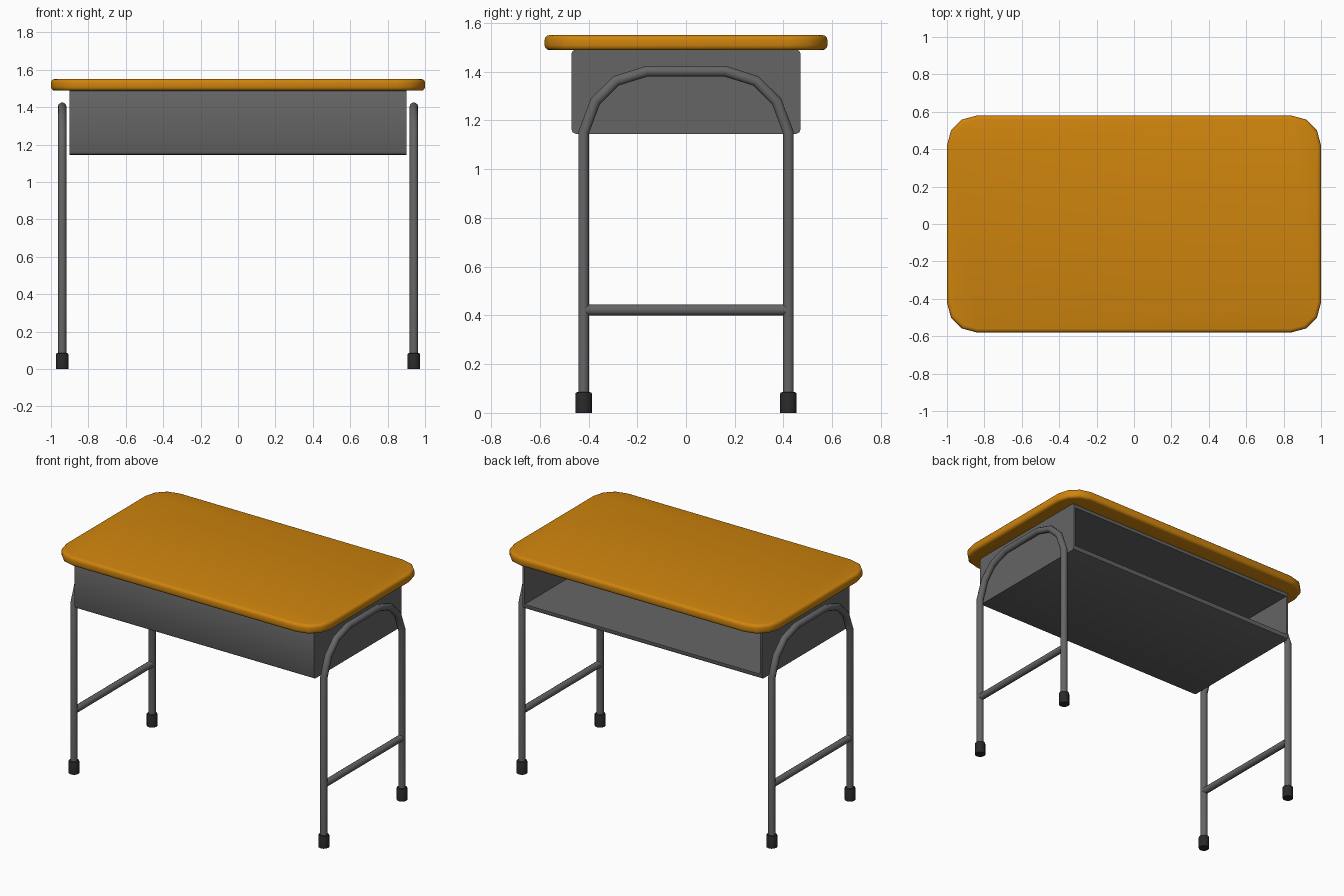
import bpy
import bmesh
import math
from mathutils import Matrix

cube = bpy.data.objects.get("Cube")
if cube:
    bpy.data.objects.remove(cube, do_unlink=True)


def make_material(name, rgb):
    mat = bpy.data.materials.new(name)
    mat.use_nodes = True
    color = (*rgb, 1)
    mat.diffuse_color = color
    bsdf = next(n for n in mat.node_tree.nodes if n.type == "BSDF_PRINCIPLED")
    bsdf.inputs["Base Color"].default_value = color
    return mat


orange = make_material("orange wood", (0.62, 0.23, 0.004))
grey = make_material("grey metal", (0.13, 0.13, 0.13))
black = make_material("black rubber", (0.022, 0.022, 0.022))


def add_object(name, data, mat):
    obj = bpy.data.objects.new(name, data)
    data.materials.append(mat)
    bpy.context.collection.objects.link(obj)
    return obj


def select_only(obj):
    bpy.ops.object.select_all(action="DESELECT")
    obj.select_set(True)
    bpy.context.view_layer.objects.active = obj


def finish(name, bm, mat, angle=40):
    bmesh.ops.recalc_face_normals(bm, faces=bm.faces)
    mesh = bpy.data.meshes.new(name)
    bm.to_mesh(mesh)
    bm.free()
    obj = add_object(name, mesh, mat)
    select_only(obj)
    bpy.ops.object.shade_smooth_by_angle(angle=math.radians(angle))


def tube(name, points, radius):
    curve = bpy.data.curves.new(name, "CURVE")
    curve.dimensions = "3D"
    curve.bevel_depth = radius
    curve.bevel_resolution = 3
    curve.use_fill_caps = True
    spline = curve.splines.new("POLY")
    spline.points.add(len(points) - 1)
    for point, co in zip(spline.points, points):
        point.co = (*co, 1)
    obj = add_object(name, curve, grey)
    select_only(obj)
    bpy.ops.object.convert(target="MESH")
    bpy.ops.object.shade_smooth_by_angle(angle=math.radians(50))


# Table top: rounded rectangle slab with softened rims
bm = bmesh.new()
outline = []
for sx, sy in ((1, 1), (-1, 1), (-1, -1), (1, -1)):
    steps = range(4) if sx * sy > 0 else reversed(range(4))
    for i in steps:
        a = math.radians(30 * i)
        outline.append((sx * (0.84 + 0.16 * math.cos(a)),
                        sy * (0.42 + 0.16 * math.sin(a))))
slab = bm.faces.new([bm.verts.new((x, y, 1.488)) for x, y in outline])
extruded = bmesh.ops.extrude_face_region(bm, geom=[slab])["geom"]
for v in extruded:
    if isinstance(v, bmesh.types.BMVert):
        v.co.z = 1.55
rims = [e for e in bm.edges if abs(e.verts[0].co.z - e.verts[1].co.z) < 0.001]
bmesh.ops.bevel(bm, geom=rims, offset=0.02, segments=3, profile=0.5, affect="EDGES")
finish("table_top", bm, orange)

# Book tray: box with rounded long edges, hollowed from the back
bm = bmesh.new()
bmesh.ops.create_cube(bm, size=1, matrix=Matrix.Translation((0, 0, 1.318))
                      @ Matrix.Diagonal((1.8, 0.94, 0.346, 1)))
long_edges = [e for e in bm.edges if abs(e.verts[0].co.x - e.verts[1].co.x) > 1]
bmesh.ops.bevel(bm, geom=long_edges, offset=0.018, segments=2, profile=0.5, affect="EDGES")
back = max(bm.faces, key=lambda f: f.calc_center_median().y)
bmesh.ops.inset_region(bm, faces=[back], thickness=0.02)
# Drive the opening inward, leaving a thin front wall
pushed = bmesh.ops.extrude_face_region(bm, geom=[back])["geom"]
if back.is_valid:
    bmesh.ops.delete(bm, geom=[back], context="FACES_ONLY")
for v in pushed:
    if isinstance(v, bmesh.types.BMVert):
        v.co.y = -0.44
finish("book_tray", bm, grey, 30)

# Arched side frames, crossbars and rubber feet
half_arch = [(-0.42, 0.04), (-0.42, 1.15), (-0.372, 1.278), (-0.287, 1.362), (-0.16, 1.402)]
arch = half_arch + [(-y, z) for y, z in reversed(half_arch)]
for side, x in (("left", 0.94), ("right", -0.94)):
    tube(f"{side}_leg_frame", [(x, y, z) for y, z in arch], 0.023)
    tube(f"{side}_crossbar", [(x, -0.41, 0.422), (x, 0.41, 0.422)], 0.023)
    for end, y in (("front", -0.42), ("back", 0.42)):
        bm = bmesh.new()
        bmesh.ops.create_cone(bm, cap_ends=True, segments=12, radius1=0.034,
                              radius2=0.034, depth=0.085,
                              matrix=Matrix.Translation((x, y, 0.0425)))
        top_rim = [e for e in bm.edges if all(v.co.z > 0.08 for v in e.verts)]
        bmesh.ops.bevel(bm, geom=top_rim, offset=0.008, segments=2,
                        profile=0.5, affect="EDGES")
        finish(f"{end}_{side}_foot", bm, black)
